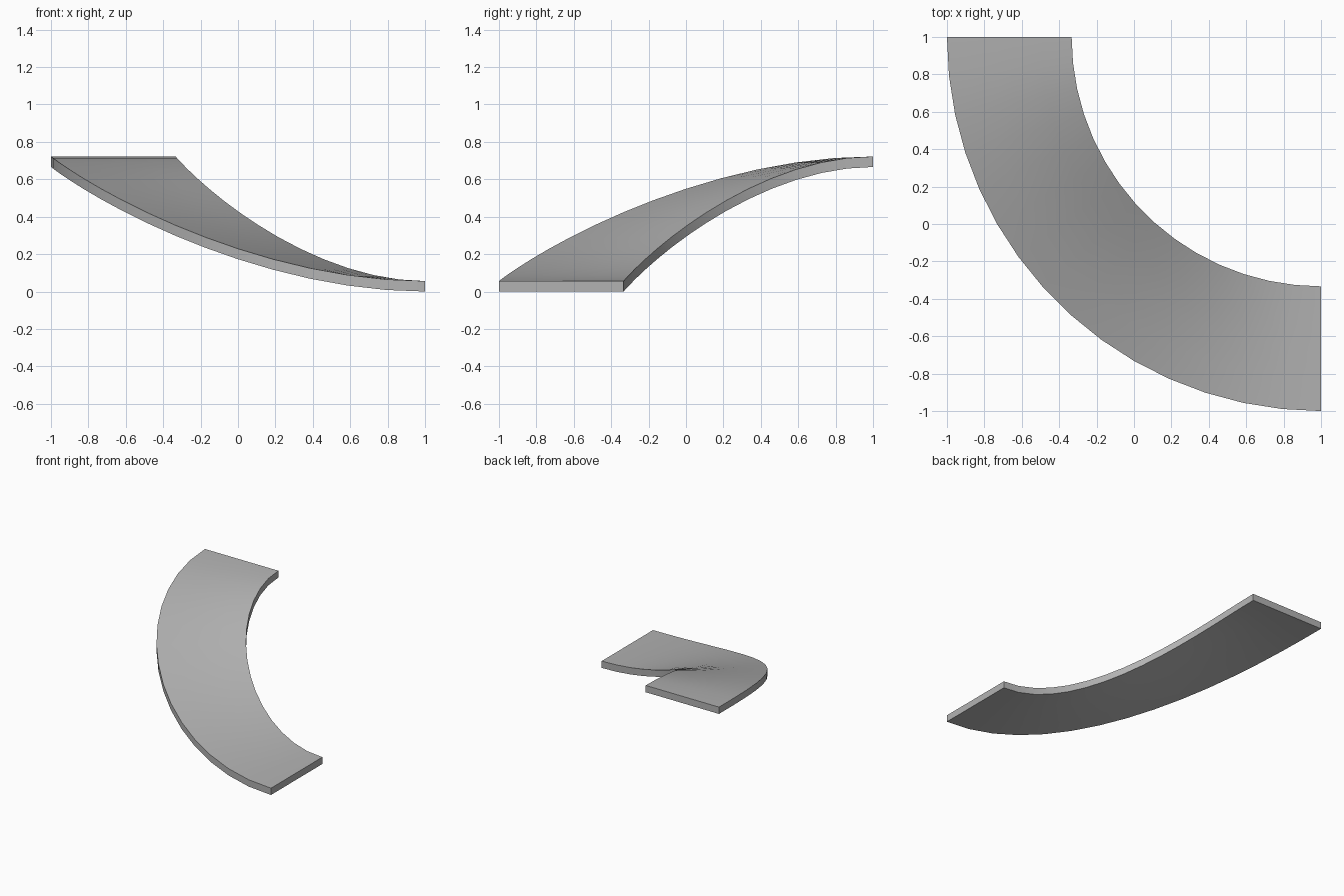
import bpy, bmesh, math

if "Cube" in bpy.data.objects:
    bpy.data.objects.remove(bpy.data.objects["Cube"], do_unlink=True)

STEPS, LANES = 15, 4
INNER, OUTER = 4 / 3, 2.0
TOP, THICK = 0.722, 0.056

grey = bpy.data.materials.new("plain grey")
grey.use_nodes = True
colour = (0.45, 0.45, 0.45, 1)
grey.diffuse_color = colour
grey.node_tree.nodes["Principled BSDF"].inputs["Base Color"].default_value = colour

# Flat grid bent into a quarter turn that eases down from top to bottom
bm = bmesh.new()
bmesh.ops.create_grid(bm, x_segments=STEPS, y_segments=LANES, size=0.5)
for v in bm.verts:
    t, across = v.co.x + 0.5, v.co.y + 0.5
    angle = math.pi * (1 + t / 2)
    radius = INNER + (OUTER - INNER) * across
    drop = t * t * (3 - 2 * t)
    v.co = (1 + radius * math.cos(angle),
            1 + radius * math.sin(angle),
            TOP - (TOP - THICK) * drop)

# Vertical thickness of the slab
result = bmesh.ops.extrude_face_region(bm, geom=bm.faces[:], use_keep_orig=True)
lower = [g for g in result["geom"] if isinstance(g, bmesh.types.BMVert)]
bmesh.ops.translate(bm, verts=lower, vec=(0, 0, -THICK))
bmesh.ops.recalc_face_normals(bm, faces=bm.faces[:])

mesh = bpy.data.meshes.new("curved_ramp")
bm.to_mesh(mesh)
bm.free()
mesh.materials.append(grey)
ramp = bpy.data.objects.new("curved_ramp", mesh)
bpy.context.collection.objects.link(ramp)

# Smooth surfaces with sharp rims
bpy.ops.object.select_all(action="DESELECT")
ramp.select_set(True)
bpy.context.view_layer.objects.active = ramp
bpy.ops.object.shade_smooth_by_angle(angle=math.radians(30))
